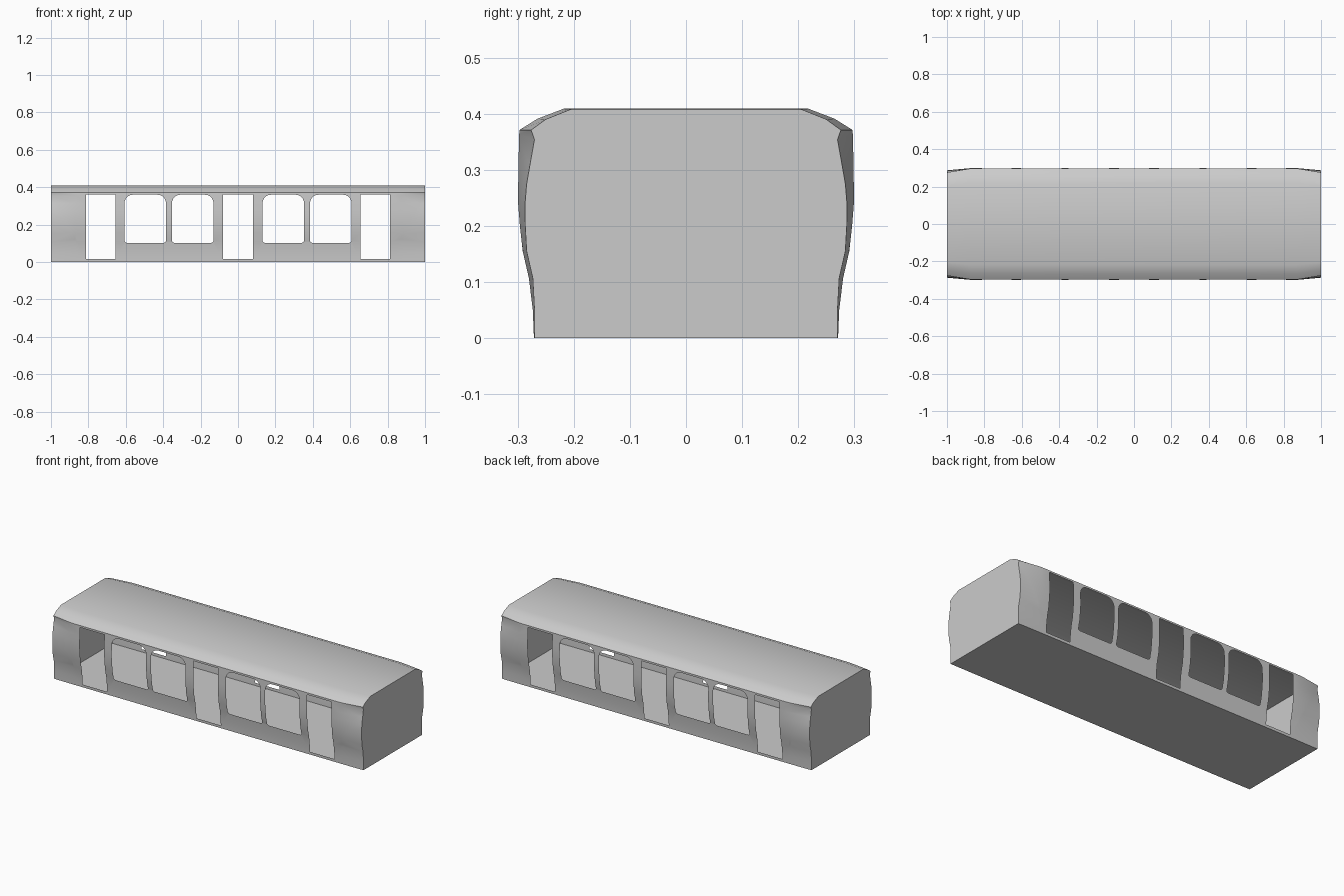
import bpy, bmesh, math

if "Cube" in bpy.data.objects:
    bpy.data.objects.remove(bpy.data.objects["Cube"])

TAPER_X = 0.87
# half-width of the side wall: (z, width along the body, width at the end)
WALL = [(0, .271, .270), (.05, .273, .270), (.107, .280, .273), (.155, .291, .284),
        (.20, .296, .2865), (.238, .299, .287), (.275, .299, .284),
        (.315, .2985, .277), (.354, .2975, .270), (.371, .297, .276)]
# roof half-section: (y, z) along the body and at the end
ROOF = [(.297, .371), (.265, .391), (.218, .409)]
ROOF_END = [(.276, .371), (.25, .390), (.205, .408)]


def half_width(x, z):
    for (z0, a0, b0), (z1, a1, b1) in zip(WALL, WALL[1:]):
        if z <= z1 + 1e-5:
            t = (z - z0) / (z1 - z0)
            break
    a, b = a0 + (a1 - a0) * t, b0 + (b1 - b0) * t
    k = max(0, (abs(x) - TAPER_X) / (1 - TAPER_X))
    return a + (b - a) * k


def rect(x0, x1, z0, z1, rb=0, rt=0):
    """Outline with separate bottom and top corner radii."""
    pts = []
    for cx, cz, r, a in ((x1 - rt, z1 - rt, rt, 0), (x0 + rt, z1 - rt, rt, 90),
                         (x0 + rb, z0 + rb, rb, 180), (x1 - rb, z0 + rb, rb, 270)):
        n = 6 if r else 0
        for i in range(n + 1):
            t = math.radians(a + 90 * i / max(n, 1))
            pts.append((cx + r * math.cos(t), cz + r * math.sin(t)))
    return pts


def add(name, bm, smooth=True):
    me = bpy.data.meshes.new(name)
    bm.to_mesh(me)
    bm.free()
    ob = bpy.data.objects.new(name, me)
    bpy.context.collection.objects.link(ob)
    if smooth:
        bpy.ops.object.select_all(action='DESELECT')
        ob.select_set(True)
        bpy.context.view_layer.objects.active = ob
        bpy.ops.object.shade_smooth_by_angle(angle=math.radians(35))
    return ob


# side walls: flat panel with door and window holes, bent to the bulging section
outlines = [rect(-1, 1, 0, .371)]
for c in (-.735, 0, .735):
    outlines.append(rect(c - .079, c + .079, .016, .360))
for c in (-.496, -.242, .242, .496):
    outlines.append(rect(c - .111, c + .111, .103, .360, .012, .045))

for name, side in (("front_side_wall", -1), ("back_side_wall", 1)):
    bm = bmesh.new()
    edges = []
    for pts in outlines:
        vs = [bm.verts.new((x, 0, z)) for x, z in pts]
        edges += [bm.edges.new((vs[i - 1], vs[i])) for i in range(len(vs))]
    bmesh.ops.triangle_fill(bm, edges=edges, use_beauty=True, normal=(0, -1, 0))
    cuts = [((0, 0, z), (0, 0, 1)) for z, _, _ in WALL[1:-1]]
    cuts += [((x, 0, 0), (1, 0, 0)) for x in (-TAPER_X, TAPER_X)]
    for co, no in cuts:
        bmesh.ops.bisect_plane(bm, geom=bm.verts[:] + bm.edges[:] + bm.faces[:],
                               plane_co=co, plane_no=no, dist=1e-6)
    bm.normal_update()
    flip = [f for f in bm.faces if f.normal.y * side < 0]
    bmesh.ops.reverse_faces(bm, faces=flip)
    for v in bm.verts:
        v.co.y = side * half_width(v.co.x, v.co.z)
    add(name, bm)

# roof: lofted between four sections
bm = bmesh.new()
rows = []
for x in (-1, -TAPER_X, TAPER_X, 1):
    half = ROOF_END if abs(x) == 1 else ROOF
    sec = [(-y, z) for y, z in half] + [(y, z) for y, z in reversed(half)]
    rows.append([bm.verts.new((x, y, z)) for y, z in sec])
for r0, r1 in zip(rows, rows[1:]):
    for i in range(len(r0) - 1):
        bm.faces.new((r0[i], r1[i], r1[i + 1], r0[i + 1]))
add("roof", bm)

# end walls
for name, x in (("left_end_wall", -1), ("right_end_wall", 1)):
    half = [(b, z) for z, _, b in WALL] + ROOF_END[1:]
    sec = half + [(-y, z) for y, z in reversed(half)]
    bm = bmesh.new()
    f = bm.faces.new([bm.verts.new((x, y, z)) for y, z in sec])
    f.normal_update()
    if f.normal.x * x < 0:
        f.normal_flip()
    add(name, bm, False)

# floor
bm = bmesh.new()
xs = (-1, -TAPER_X, TAPER_X, 1)
pts = [(x, half_width(x, 0)) for x in xs] + [(x, -half_width(x, 0)) for x in reversed(xs)]
bm.faces.new([bm.verts.new((x, y, 0)) for x, y in pts])
add("floor", bm, False)
